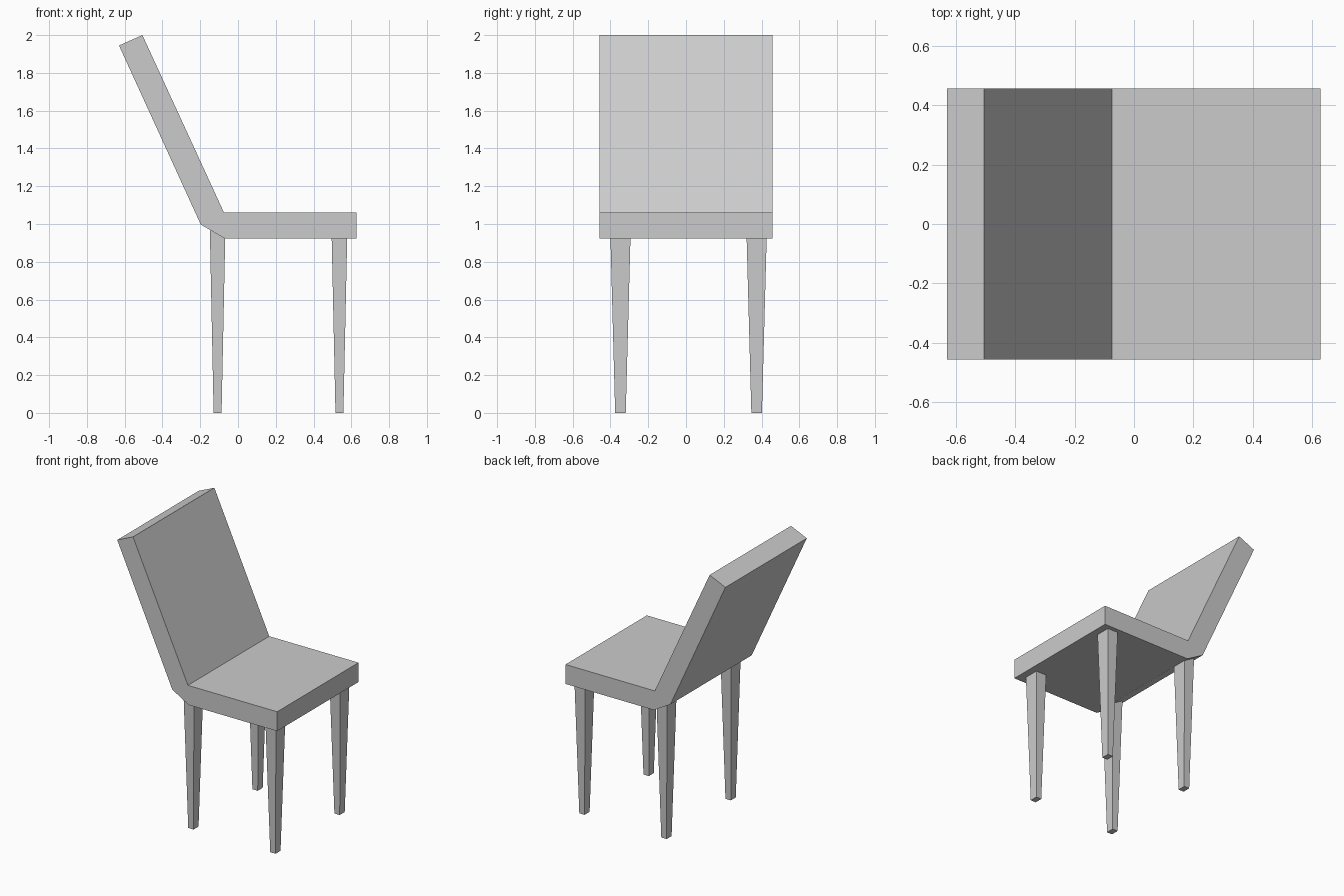
import bpy, bmesh

if "Cube" in bpy.data.objects:
    bpy.data.objects.remove(bpy.data.objects["Cube"])

HALF_WIDTH = 0.457


def finish(name, bm):
    bmesh.ops.recalc_face_normals(bm, faces=bm.faces)
    mesh = bpy.data.meshes.new(name)
    bm.to_mesh(mesh)
    bm.free()
    obj = bpy.data.objects.new(name, mesh)
    bpy.context.collection.objects.link(obj)
    return obj


def seat_and_back(name, profile):
    """Extrude a side profile (x, z) across the chair's width."""
    bm = bmesh.new()
    face = bm.faces.new([bm.verts.new((x, -HALF_WIDTH, z)) for x, z in profile])
    ext = bmesh.ops.extrude_face_region(bm, geom=[face])
    verts = [v for v in ext["geom"] if isinstance(v, bmesh.types.BMVert)]
    bmesh.ops.translate(bm, verts=verts, vec=(0, 2 * HALF_WIDTH, 0))
    return finish(name, bm)


def leg(name, x, y, foot, head, top):
    """Tapered four-sided leg; foot and head are (x, y) half sizes."""
    bm = bmesh.new()
    bmesh.ops.create_cube(bm, size=2)
    for v in bm.verts:
        hx, hy = head if v.co.z > 0 else foot
        v.co = (x + v.co.x * hx, y + v.co.y * hy, top if v.co.z > 0 else 0)
    return finish(name, bm)


# Seat and reclined back as one bent slab
seat_and_back("seat_and_back", [
    (-0.63, 1.945), (-0.197, 0.997), (-0.068, 0.922), (0.628, 0.922),
    (0.628, 1.06), (-0.074, 1.06), (-0.506, 2.0)])

# Tapered legs; the rear ones run up into the sloped underside
for end, x, top in (("rear", -0.108, 0.965), ("front", 0.537, 0.925)):
    for side, y in (("near", -0.347), ("far", 0.374)):
        leg(f"{end}_leg_{side}", x, y, (0.021, 0.028), (0.041, 0.053), top)
